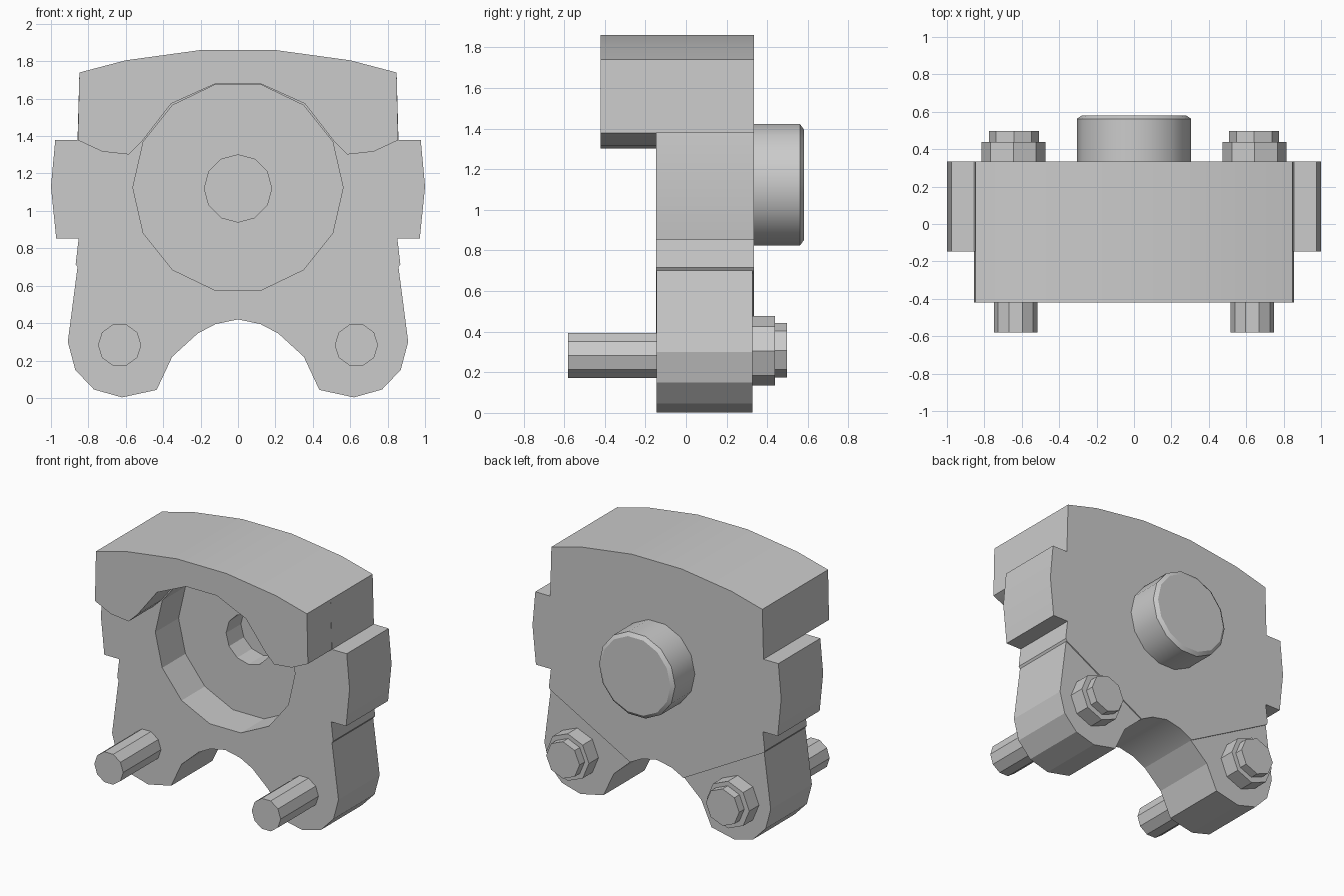
import bpy, bmesh
from math import cos, sin, pi, radians

if "Cube" in bpy.data.objects:
    bpy.data.objects.remove(bpy.data.objects["Cube"])


def finish(name, bm):
    bmesh.ops.recalc_face_normals(bm, faces=bm.faces)
    me = bpy.data.meshes.new(name)
    bm.to_mesh(me)
    bm.free()
    ob = bpy.data.objects.new(name, me)
    bpy.context.collection.objects.link(ob)
    return ob


def loft(name, rings):
    """Skin equal-length rings of (x, y, z) points and cap both ends."""
    bm = bmesh.new()
    vs = [[bm.verts.new(p) for p in r] for r in rings]
    n = len(vs[0])
    for a, b in zip(vs, vs[1:]):
        for i in range(n):
            j = (i + 1) % n
            bm.faces.new((a[i], a[j], b[j], b[i]))
    bm.faces.new(vs[0])
    bm.faces.new(vs[-1])
    return finish(name, bm)


def plate(name, pts, y0, y1):
    return loft(name, [[(x, y, z) for x, z in pts] for y in (y0, y1)])


def turned(name, cx, cz, n, steps):
    """Faceted round part along y; steps are (y, radius)."""
    return loft(name, [[(cx + r * cos(2 * pi * i / n), y, cz + r * sin(2 * pi * i / n))
                        for i in range(n)] for y, r in steps])


def mirrored(half):
    """Close a right-half outline by mirroring it in x."""
    return half + [(-x, z) for x, z in reversed(half) if x > 0]


def smooth(ob, angle=20):
    bpy.ops.object.select_all(action='DESELECT')
    ob.select_set(True)
    bpy.context.view_layer.objects.active = ob
    bpy.ops.object.shade_smooth_by_angle(angle=radians(angle))


def cut(ob, cutter):
    m = ob.modifiers.new("cut", 'BOOLEAN')
    m.operation = 'DIFFERENCE'
    m.solver = 'EXACT'
    m.object = cutter
    bpy.context.view_layer.objects.active = ob
    bpy.ops.object.modifier_apply(modifier=m.name)
    bpy.data.objects.remove(cutter)


crown = [(0.2, 1.86), (0.6, 1.805), (0.848, 1.74)]

# main housing with side ears
body = plate("caliper_body", mirrored(crown + [
    (0.858, 1.38), (0.977, 1.38), (1.0, 1.13), (0.972, 0.852), (0.852, 0.852),
    (0.868, 0.715), (0.858, 0.70), (0.215, 0.345), (0.12, 0.395), (0, 0.42)]),
    -0.147, 0.335)

# piston bore, then the smaller blind hole in its floor
cut(body, turned("bore_cutter", 0, 1.125, 14, [(-0.3, 0.562), (0.12, 0.562)]))
cut(body, turned("hole_cutter", 0, 1.12, 12, [(0.0, 0.18), (0.29, 0.18)]))
smooth(body)

# front bridge hanging over the bore
bridge = plate("bridge", mirrored(crown + [
    (0.856, 1.378), (0.725, 1.317), (0.585, 1.302), (0.515, 1.37),
    (0.358, 1.573), (0.125, 1.678)]), -0.42, -0.147)
smooth(bridge)

# rear piston cap with bevelled rim
cap = turned("piston_cap", 0, 1.123, 14, [(0.33, 0.306), (0.562, 0.306), (0.58, 0.28)])
smooth(cap, 27)

# mounting lugs with pins, washers and bolt heads
lug = [(0.858, 0.70), (0.91, 0.30), (0.87, 0.15), (0.77, 0.045), (0.62, 0.003),
       (0.435, 0.043), (0.352, 0.22), (0.215, 0.345), (0.25, 0.40), (0.8, 0.71)]
for side, s in (("right", 1), ("left", -1)):
    smooth(plate(side + "_lug", [(s * x, z) for x, z in lug], -0.146, 0.327))
    turned(side + "_pin", s * 0.633, 0.283, 10, [(-0.58, 0.116), (-0.10, 0.116)])
    turned(side + "_washer", s * 0.645, 0.305, 8, [(0.31, 0.171), (0.438, 0.171)])
    turned(side + "_bolt_head", s * 0.642, 0.308, 8, [(0.43, 0.134), (0.497, 0.134)])
